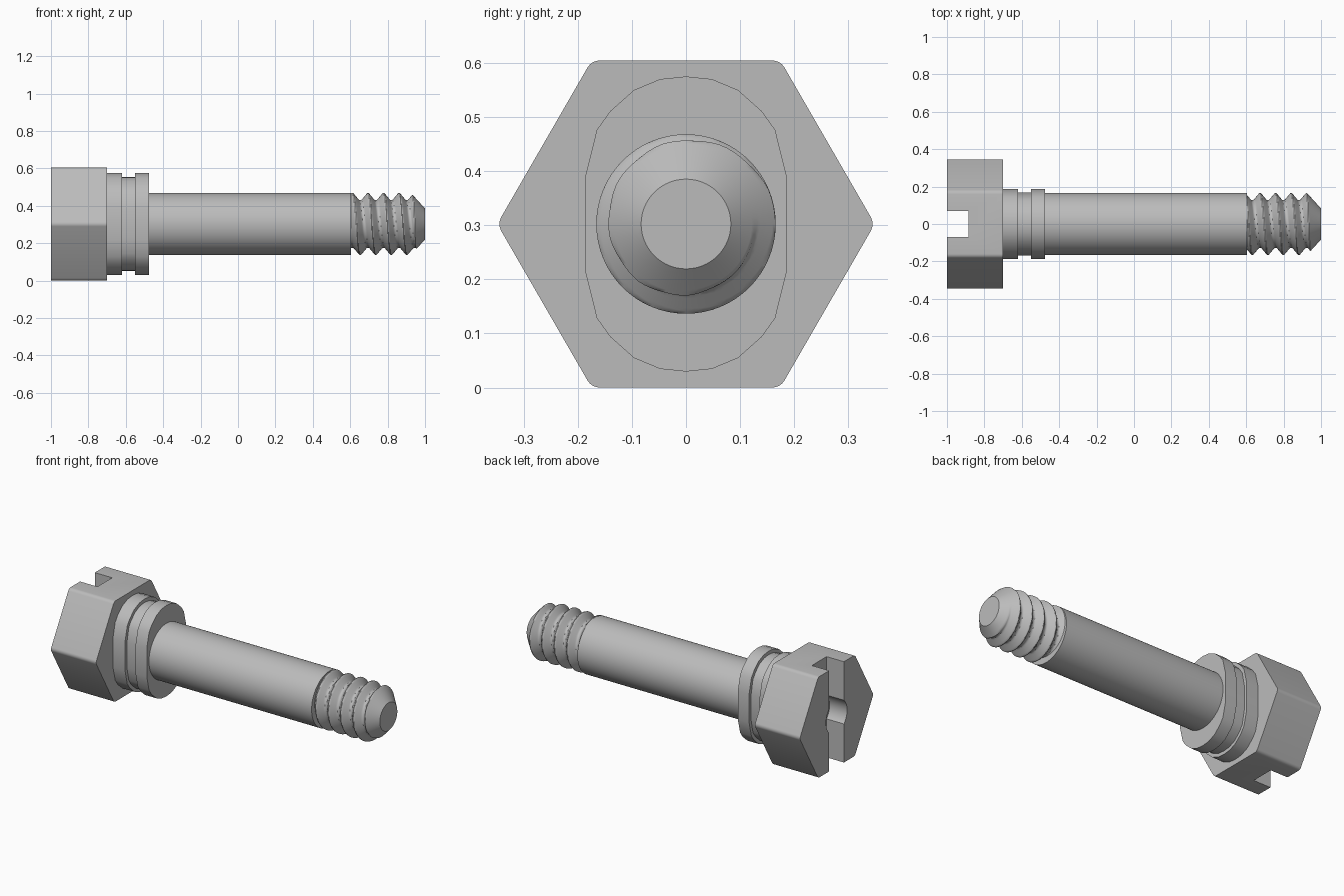
import bpy
import bmesh
from math import sin, cos, pi, radians, sqrt

AXIS_Z = 0.3025   # height of the bolt's centre line

cube = bpy.data.objects.get("Cube")
if cube:
    bpy.data.objects.remove(cube, do_unlink=True)

steel = bpy.data.materials.new("grey_steel")
steel.use_nodes = True
GREY = (0.5, 0.5, 0.5, 1.0)
steel.diffuse_color = GREY
steel.node_tree.nodes["Principled BSDF"].inputs["Base Color"].default_value = GREY


def loft(name, rings, angle=30):
    """Skin equal-sized rings of (x, y, z) points, z measured from the axis, and cap both ends."""
    bm = bmesh.new()
    loops = [[bm.verts.new((x, y, z + AXIS_Z)) for x, y, z in ring] for ring in rings]
    count = len(loops[0])
    for a, b in zip(loops, loops[1:]):
        for i in range(count):
            j = (i + 1) % count
            bm.faces.new((a[i], a[j], b[j], b[i]))
    bm.faces.new(loops[0])
    bm.faces.new(loops[-1])
    bmesh.ops.recalc_face_normals(bm, faces=bm.faces)
    mesh = bpy.data.meshes.new(name)
    bm.to_mesh(mesh)
    bm.free()
    mesh.materials.append(steel)
    obj = bpy.data.objects.new(name, mesh)
    bpy.context.collection.objects.link(obj)
    smooth(obj, angle)
    return obj


def smooth(obj, angle=30):
    bpy.ops.object.select_all(action='DESELECT')
    obj.select_set(True)
    bpy.context.view_layer.objects.active = obj
    bpy.ops.object.shade_smooth_by_angle(angle=radians(angle))


def section(x, outline, inset=0.0):
    """Place a (y, z) outline at x, pulled towards the axis by inset."""
    ring = []
    for y, z in outline:
        k = 1 - inset / sqrt(y * y + z * z)
        ring.append((x, y * k, z * k))
    return ring


def circle(radius, count=64):
    return [(radius * cos(2 * pi * i / count), radius * sin(2 * pi * i / count))
            for i in range(count)]


# Hexagonal head with softly rounded corners
corner = 0.026
hexagon = []
for k in range(6):
    a = k * pi / 3
    centre = (AXIS_Z - corner) / cos(pi / 6)
    for step in range(-2, 3):
        t = a + step * pi / 12
        hexagon.append((centre * cos(a) + corner * cos(t),
                        centre * sin(a) + corner * sin(t)))
head = loft("hex_head", [section(-1.0, hexagon), section(-0.7, hexagon)])

# Driver slot and round centre recess cut into the head
box = [(-0.07, -0.5), (0.07, -0.5), (0.07, 0.5), (-0.07, 0.5)]
for name, outline, floor in (("slot_cutter", box, -0.885),
                             ("recess_cutter", circle(0.1, 48), -0.884)):
    cutter = loft(name, [section(-1.1, outline), section(floor, outline)])
    cutter.hide_render = True
    bpy.context.view_layer.objects.active = head
    cut = head.modifiers.new(name, 'BOOLEAN')
    cut.operation = 'DIFFERENCE'
    cut.solver = 'EXACT'
    cut.object = cutter
    # The cut must come before the smoothing
    bpy.ops.object.modifier_move_to_index(modifier=name, index=0)
    bpy.ops.object.modifier_apply(modifier=name)
    bpy.data.objects.remove(cutter, do_unlink=True)
smooth(head)

# Oblong collar with a groove around it
quarter = [(0.187, 0.085), (0.165, 0.174), (0.14, 0.209), (0.096, 0.248), (0.048, 0.268)]
upper = quarter + [(0, 0.273)] + [(-y, z) for y, z in reversed(quarter)]
oblong = upper + [(-y, -z) for y, z in upper]
steps = [(-0.7, 0), (-0.62, 0), (-0.62, 0.021), (-0.55, 0.021), (-0.55, 0), (-0.475, 0)]
loft("grooved_collar", [section(x, oblong, inset) for x, inset in steps])

# Plain shank
loft("shank", [section(x, circle(0.166)) for x in (-0.5, 0.605)])

# Right-handed thread that runs out into a tapered tip
PITCH, CREST, ROOT = 0.083, 0.166, 0.128


def thread_radius(x, turn):
    phase = ((x - 0.695) / PITCH - turn) % 1.0
    away = min(phase, 1 - phase) * 2            # 0 at the crest, 1 at the root
    ridge = CREST - (CREST - ROOT) * min(1, max(0, (away - 0.08) / 0.76))
    taper = 0.083 + (1.0 - x) * 1.1
    return min(ridge, taper)


rings = []
for s in range(81):
    x = 0.6 + 0.4 * s / 80
    ring = []
    for i in range(64):
        a = 2 * pi * i / 64
        r = thread_radius(x, i / 64)
        ring.append((x, -r * sin(a), r * cos(a)))
    rings.append(ring)
loft("threaded_tip", rings, 40)
